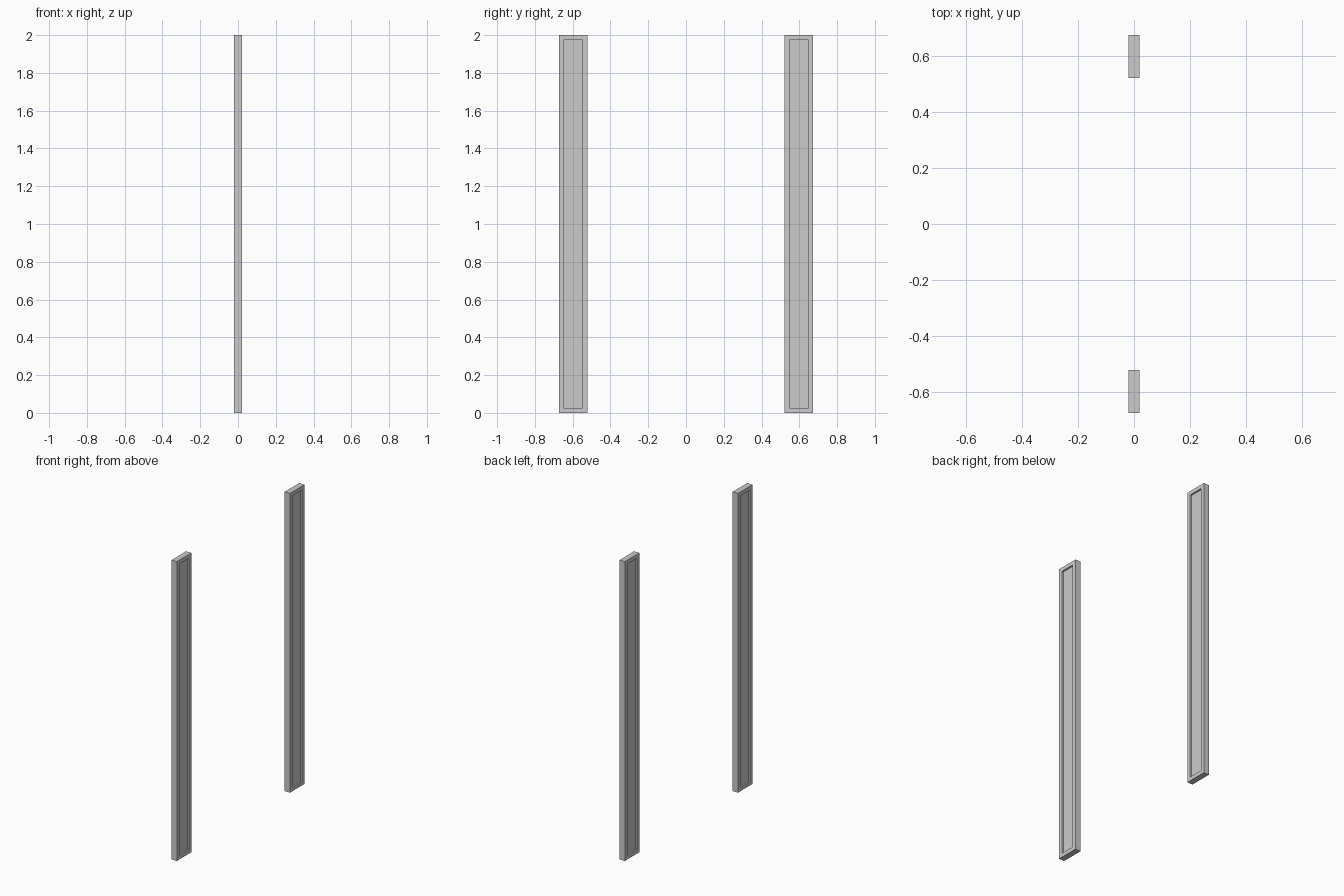
import bpy, bmesh
from mathutils import Vector

if "Cube" in bpy.data.objects:
    bpy.data.objects.remove(bpy.data.objects["Cube"])

HX, HY, H = 0.02, 0.0765, 2.0   # half thickness, half width, height
BORDER, DEPTH = 0.037, 0.011    # frame border and recess depth


def make_post(name, y):
    # upright board with a sunken rectangular panel on both broad faces
    bm = bmesh.new()
    bmesh.ops.create_cube(bm, size=1)
    for v in bm.verts:
        v.co = Vector((v.co.x * 2 * HX, v.co.y * 2 * HY, (v.co.z + 0.5) * H))
    bm.normal_update()
    for face in [f for f in bm.faces if abs(f.normal.x) > 0.9]:
        n = face.normal.copy()
        # flat border, then straight-walled recess
        bmesh.ops.inset_individual(bm, faces=[face], thickness=BORDER)
        res = bmesh.ops.extrude_face_region(bm, geom=[face])
        verts = [g for g in res["geom"] if isinstance(g, bmesh.types.BMVert)]
        bmesh.ops.translate(bm, verts=verts, vec=-n * DEPTH)
        if face.is_valid:
            bmesh.ops.delete(bm, geom=[face], context='FACES_ONLY')
    bmesh.ops.recalc_face_normals(bm, faces=bm.faces)
    mesh = bpy.data.meshes.new(name)
    bm.to_mesh(mesh)
    bm.free()
    obj = bpy.data.objects.new(name, mesh)
    obj.location.y = y
    bpy.context.collection.objects.link(obj)


# matching pair of jamb boards
for name, side in (("front_jamb", -1), ("back_jamb", 1)):
    make_post(name, side * 0.597)
